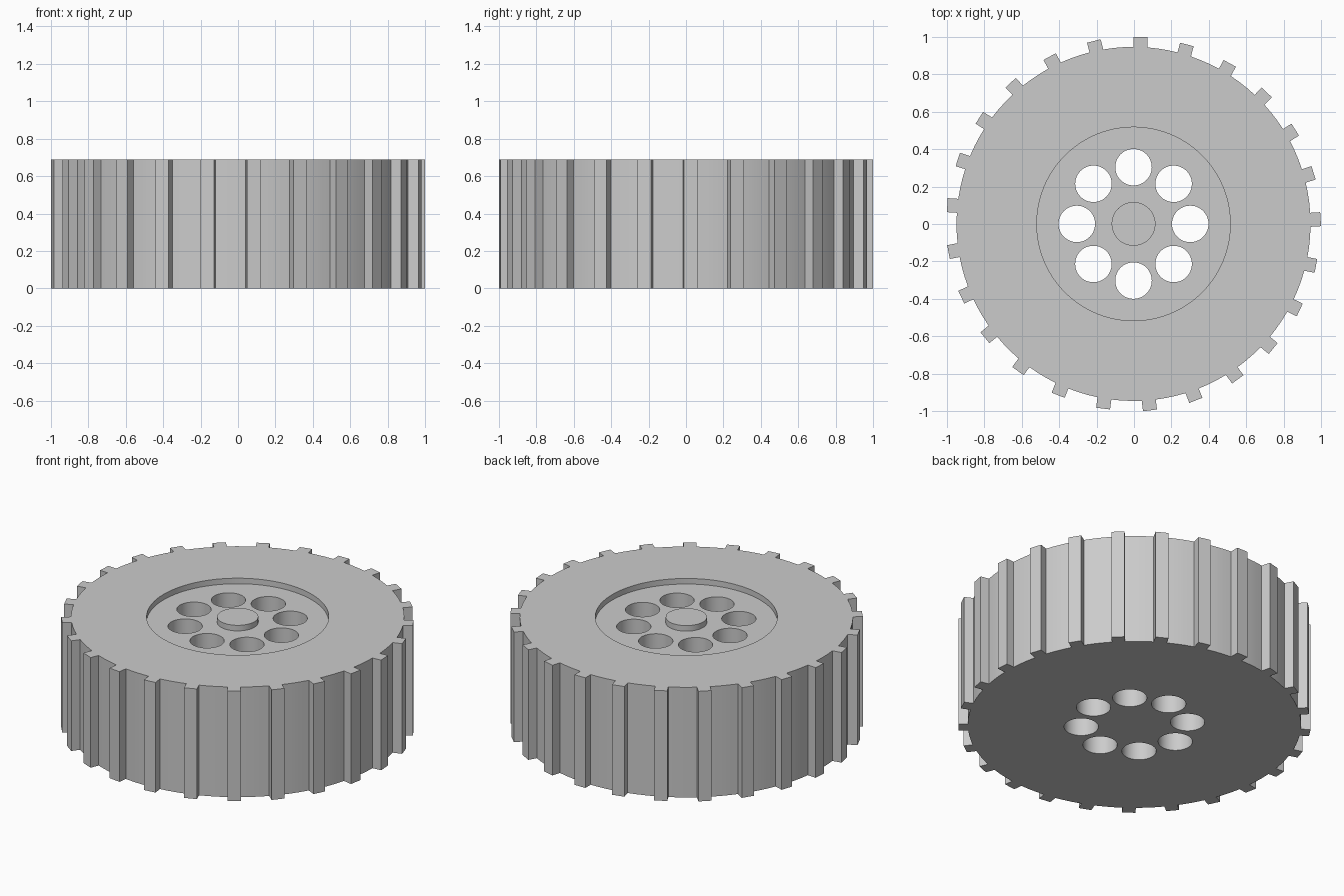
import bpy, bmesh, math
from mathutils import Vector

HEIGHT, DEPTH = 0.69, 0.035
BODY_R, TIP_R, TOOTH_W, TEETH = 0.946, 0.9995, 0.075, 25
RECESS_R, HUB_R, HOLE_R, HOLE_RING = 0.517, 0.117, 0.0975, 0.303
CENTRE = Vector((-0.0025, 0.0005, 0))

if "Cube" in bpy.data.objects:
    bpy.data.objects.remove(bpy.data.objects["Cube"])

grey = bpy.data.materials.new("plain grey")
grey.use_nodes = True
grey.diffuse_color = (0.6, 0.6, 0.6, 1)
grey.node_tree.nodes["Principled BSDF"].inputs["Base Color"].default_value = grey.diffuse_color


def polar(r, a):
    return Vector((r * math.cos(a), r * math.sin(a), 0))


def circle(r, n, middle=Vector()):
    return [middle + polar(r, math.tau * i / n) for i in range(n)]


def prism(name, outline, z0, z1):
    """Extrude a counter-clockwise outline from z0 to z1."""
    bm = bmesh.new()
    face = bm.faces.new([bm.verts.new(p + CENTRE + Vector((0, 0, z0))) for p in outline])
    top = bmesh.ops.extrude_face_region(bm, geom=[face])["geom"]
    bmesh.ops.translate(bm, vec=(0, 0, z1 - z0),
                        verts=[v for v in top if isinstance(v, bmesh.types.BMVert)])
    bmesh.ops.recalc_face_normals(bm, faces=bm.faces)
    mesh = bpy.data.meshes.new(name)
    bm.to_mesh(mesh)
    bm.free()
    mesh.materials.append(grey)
    obj = bpy.data.objects.new(name, mesh)
    bpy.context.collection.objects.link(obj)
    return obj


# Tyre outline: each square lug has one side on its radial line
outline = []
pitch = math.tau / TEETH
lug_angle = math.asin(TOOTH_W / BODY_R)
for k in range(TEETH):
    a = math.pi / 2 + k * pitch
    out, side = polar(1, a), polar(1, a - math.pi / 2)
    outline += [polar(BODY_R, a - lug_angle), out * TIP_R + side * TOOTH_W,
                out * TIP_R, polar(BODY_R, a)]
    gap = pitch - lug_angle
    outline += [polar(BODY_R, a + gap * t / 3) for t in (1, 2)]
wheel = prism("wheel_body", outline, 0, HEIGHT)

# Shallow recess and the ring of through holes
cutters = [prism("recess_cutter", circle(RECESS_R, 96), HEIGHT - DEPTH, HEIGHT + 0.1)]
for i in range(8):
    middle = polar(HOLE_RING, math.tau * i / 8)
    cutters.append(prism("hole_cutter", circle(HOLE_R, 48, middle), -0.1, HEIGHT + 0.2))
for cutter in cutters:
    cut = wheel.modifiers.new(cutter.name, "BOOLEAN")
    cut.operation, cut.solver, cut.object = "DIFFERENCE", "EXACT", cutter
bpy.context.view_layer.update()
evaluated = wheel.evaluated_get(bpy.context.evaluated_depsgraph_get())
finished = bpy.data.meshes.new_from_object(evaluated)
wheel.modifiers.clear()
wheel.data = finished
for cutter in cutters:
    bpy.data.objects.remove(cutter)

# Centre hub, flush with the tyre top
hub = prism("hub_cap", circle(HUB_R, 48), HEIGHT - DEPTH, HEIGHT)

bpy.ops.object.select_all(action="DESELECT")
for obj in (wheel, hub):
    obj.select_set(True)
bpy.context.view_layer.objects.active = wheel
bpy.ops.object.shade_smooth_by_angle(angle=math.radians(25))
